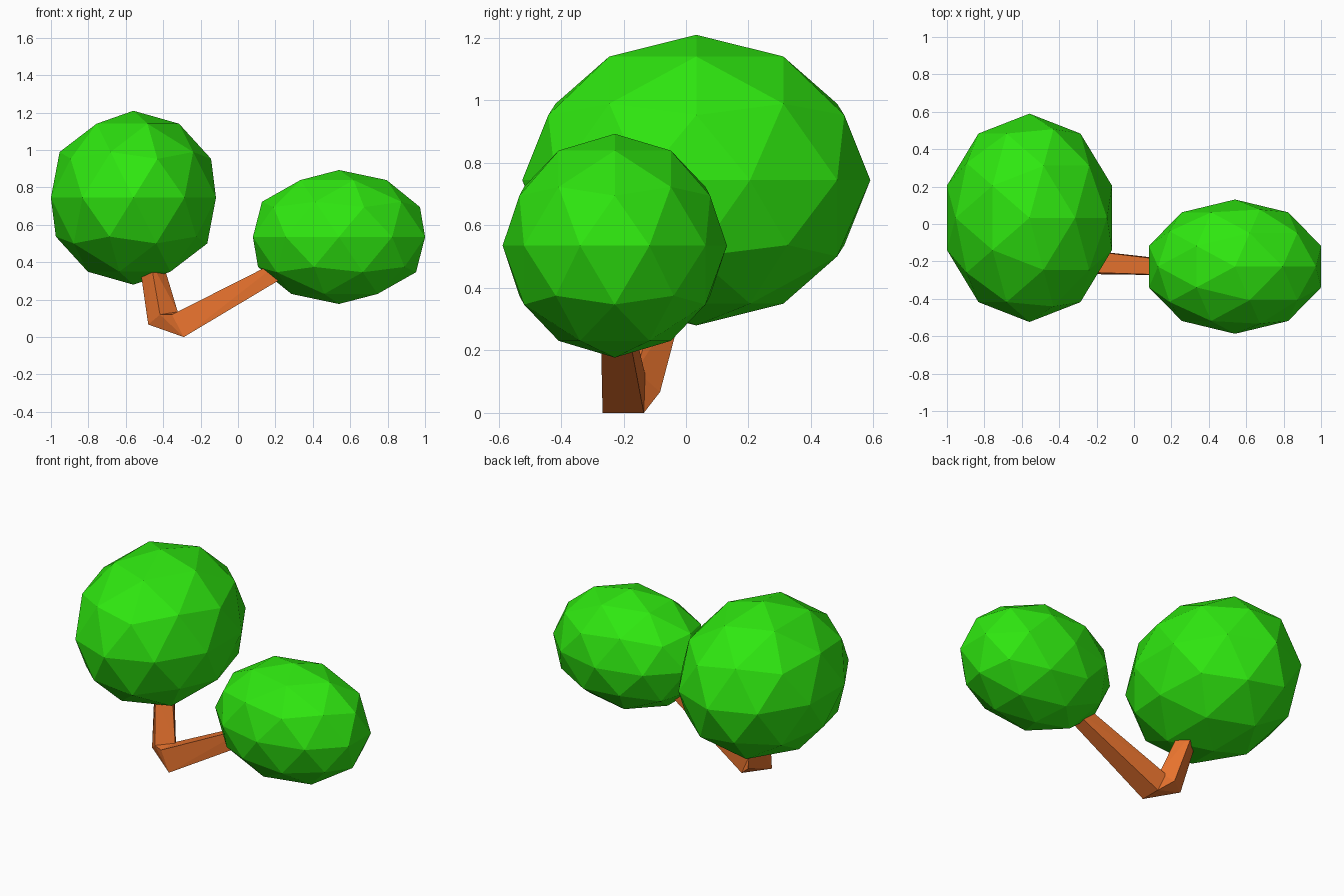
import bpy, bmesh
from mathutils import Vector

if "Cube" in bpy.data.objects:
    bpy.data.objects.remove(bpy.data.objects["Cube"])


def material(name, rgb):
    m = bpy.data.materials.new(name)
    m.diffuse_color = (*rgb, 1)
    m.use_nodes = True
    m.node_tree.nodes["Principled BSDF"].inputs["Base Color"].default_value = m.diffuse_color
    return m


leaf = material("leaf_green", (0.028, 0.80, 0.005))
bark = material("bark_brown", (0.80, 0.17, 0.027))


def crown(name, center, radii):
    """Faceted ball of leaves."""
    bpy.ops.mesh.primitive_ico_sphere_add(subdivisions=2, radius=1, location=center)
    ob = bpy.context.object
    ob.name = name
    ob.scale = radii
    bpy.ops.object.transform_apply(location=False, rotation=False, scale=True)
    ob.data.materials.append(leaf)


def limb(name, ring_a, ring_b):
    """Faceted block of wood spanning two four-sided sections."""
    bm = bmesh.new()
    verts = [bm.verts.new(Vector(p)) for p in ring_a + ring_b]
    bmesh.ops.convex_hull(bm, input=verts)
    bmesh.ops.recalc_face_normals(bm, faces=bm.faces[:])
    me = bpy.data.meshes.new(name)
    bm.to_mesh(me)
    bm.free()
    me.materials.append(bark)
    ob = bpy.data.objects.new(name, me)
    bpy.context.collection.objects.link(ob)


# Leaf crowns
crown("large_crown", (-0.559, 0.033, 0.745), (0.464, 0.557, 0.465))
crown("small_crown", (0.54, -0.228, 0.535), (0.484, 0.359, 0.358))

# Sections of the forked trunk
long_base = [(-0.29, -0.267, 0), (-0.29, -0.135, 0), (-0.353, -0.13, 0.12), (-0.353, -0.255, 0.12)]
long_end = [(0.33, -0.275, 0.37), (0.33, -0.205, 0.37), (0.26, -0.203, 0.43), (0.26, -0.275, 0.43)]
short_base = [(-0.48, -0.163, 0.067), (-0.37, -0.083, 0.067), (-0.322, -0.16, 0.135), (-0.417, -0.225, 0.12)]
short_end = [(-0.525, -0.075, 0.38), (-0.44, 0.0, 0.38), (-0.402, -0.077, 0.40), (-0.466, -0.15, 0.40)]

# Trunk: joint and two branches
limb("trunk_joint", long_base, short_base)
limb("long_branch", long_base, long_end)
limb("short_branch", short_base, short_end)
